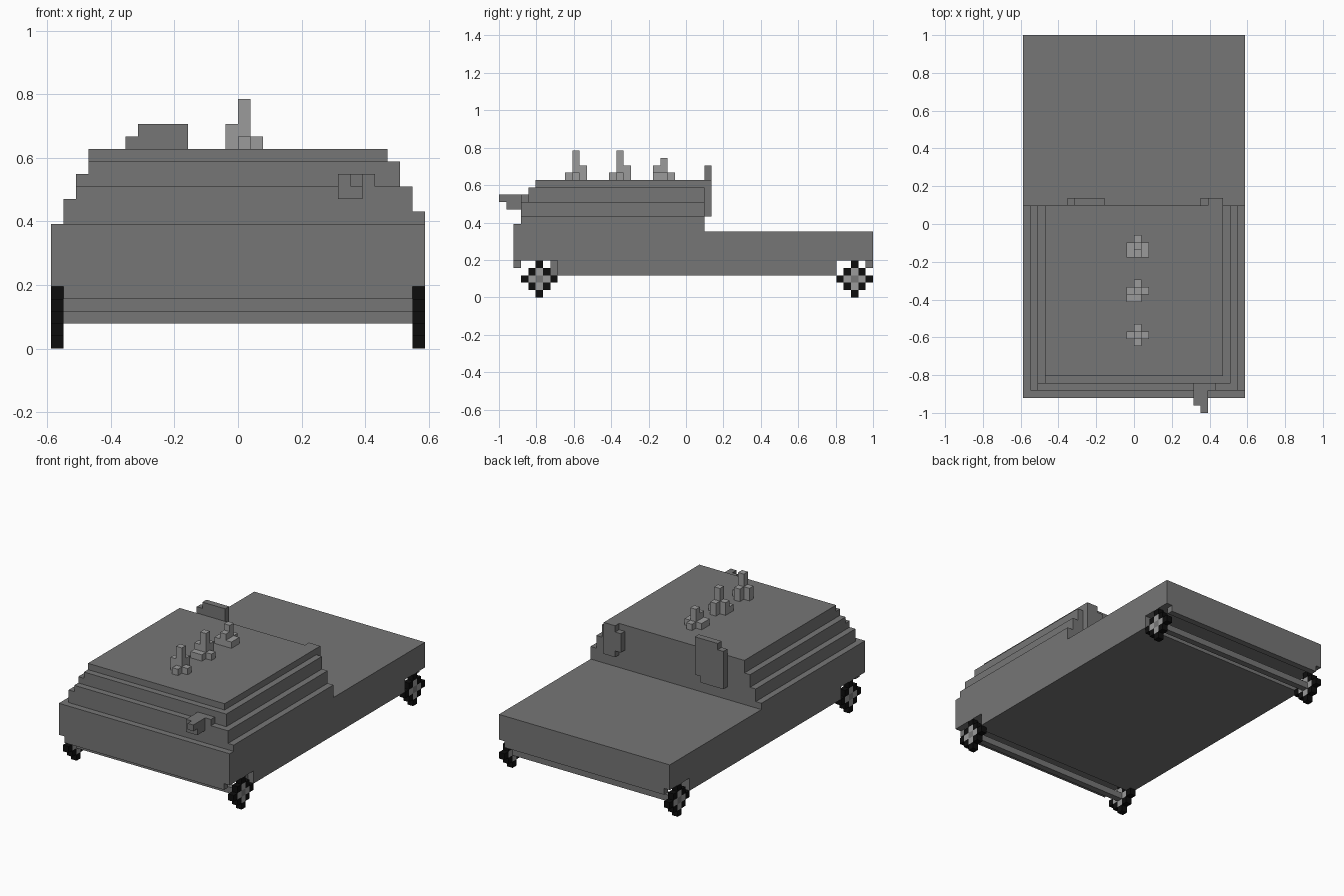
import bpy, bmesh
from mathutils import Vector

cube = bpy.data.objects.get("Cube")
if cube:
    bpy.data.objects.remove(cube, do_unlink=True)

U = 2 / 51  # one block; x counts from the centre, y from the front tip, z from the ground


def material(name, value):
    m = bpy.data.materials.new(name)
    m.use_nodes = True
    col = (value, value, value, 1)
    m.diffuse_color = col
    m.node_tree.nodes["Principled BSDF"].inputs["Base Color"].default_value = col
    return m


GREY = material("body grey", 0.18)
LIGHT = material("light grey", 0.33)
BLACK = material("tyre black", 0.004)


def blocks(name, boxes, mat):
    """One object from boxes given as (x0, x1, y0, y1, z0, z1) in blocks."""
    bm = bmesh.new()
    for x0, x1, y0, y1, z0, z1 in boxes:
        made = bmesh.ops.create_cube(bm, size=1)["verts"]
        for v in made:
            v.co = Vector(((x1 if v.co.x > 0 else x0) * U,
                           ((y1 if v.co.y > 0 else y0) - 25.5) * U,
                           (z1 if v.co.z > 0 else z0) * U))
    me = bpy.data.meshes.new(name)
    bm.to_mesh(me)
    bm.free()
    me.materials.append(mat)
    ob = bpy.data.objects.new(name, me)
    bpy.context.collection.objects.link(ob)
    return ob


# Lower body: deck, belly between the axle channels, end lips
blocks("deck", [(-15, 15, 2, 51, 5, 9)], GREY)
blocks("belly", [(-14, 14, 7, 46, 3, 5), (-15, -14, 8, 46, 3, 5), (14, 15, 8, 46, 3, 5)], GREY)
blocks("front_lip", [(-14, 14, 2, 3, 4, 5)], GREY)
blocks("rear_lip", [(-14, 14, 50, 51, 4, 5)], GREY)

# Stepped cabin: left x, right x, front y, bottom z, top z
steps = [(-15, 15, 2, 9, 10), (-14, 15, 3, 10, 11), (-14, 14, 3, 11, 12),
         (-13, 14, 3, 12, 13), (-13, 13, 4, 13, 14), (-12, 13, 4, 14, 15),
         (-12, 12, 5, 15, 16)]
blocks("stepped_cabin", [(a, b, y, 28, z0, z1) for a, b, y, z0, z1 in steps], GREY)

# Hook on the front face
blocks("front_hook", [(8, 10, 1, 4, 13, 14), (8, 10, 1, 3, 12, 13),
                      (9, 10, 0, 1, 13, 14), (10, 11, 3, 4, 13, 14)], GREY)

# Plates on the back of the cabin
blocks("rear_plate_large", [(-9, -8, 28, 29, 11, 17), (-8, -5, 28, 29, 11, 18),
                            (-5, -4, 28, 29, 12, 18)], GREY)
blocks("rear_plate_small", [(9, 10, 28, 29, 12, 15), (10, 12, 28, 29, 11, 16)], GREY)

# Roof spikes: centre y, centre top, front arm top, back arm top, extra foot
for i, (y, top, front, back, foot) in enumerate([
        (10, 20, 17, 18, None), (16, 20, 17, 18, (-1, 0)), (22, 19, 18, 17, (-1, 2))]):
    boxes = [(0, 1, y, y + 1, 16, top), (0, 1, y - 1, y, 16, front),
             (0, 1, y + 1, y + 2, 16, back),
             (-1, 0, y, y + 1, 16, 18 if top == 20 else 17), (1, 2, y, y + 1, 16, 17)]
    if foot:
        boxes.append((*foot, y - 1, y, 16, 17))
    blocks(f"roof_spike_{i + 1}", boxes, LIGHT)

# Axles and diamond-shaped wheels
for end, yc in (("front", 5), ("rear", 48)):
    blocks(end + "_axle", [(-15, 15, yc, yc + 1, 2, 3)], GREY)
    for side, x in (("left", 14), ("right", -15)):
        ring = {1: [], 2: []}
        for dy in range(-2, 3):
            for dz in range(-2, 3):
                r = abs(dy) + abs(dz)
                if r in ring:
                    ring[r].append((x, x + 1, yc + dy, yc + dy + 1, 2 + dz, 3 + dz))
        blocks(f"{end}_{side}_hub", ring[1], LIGHT)
        blocks(f"{end}_{side}_tyre", ring[2], BLACK)
